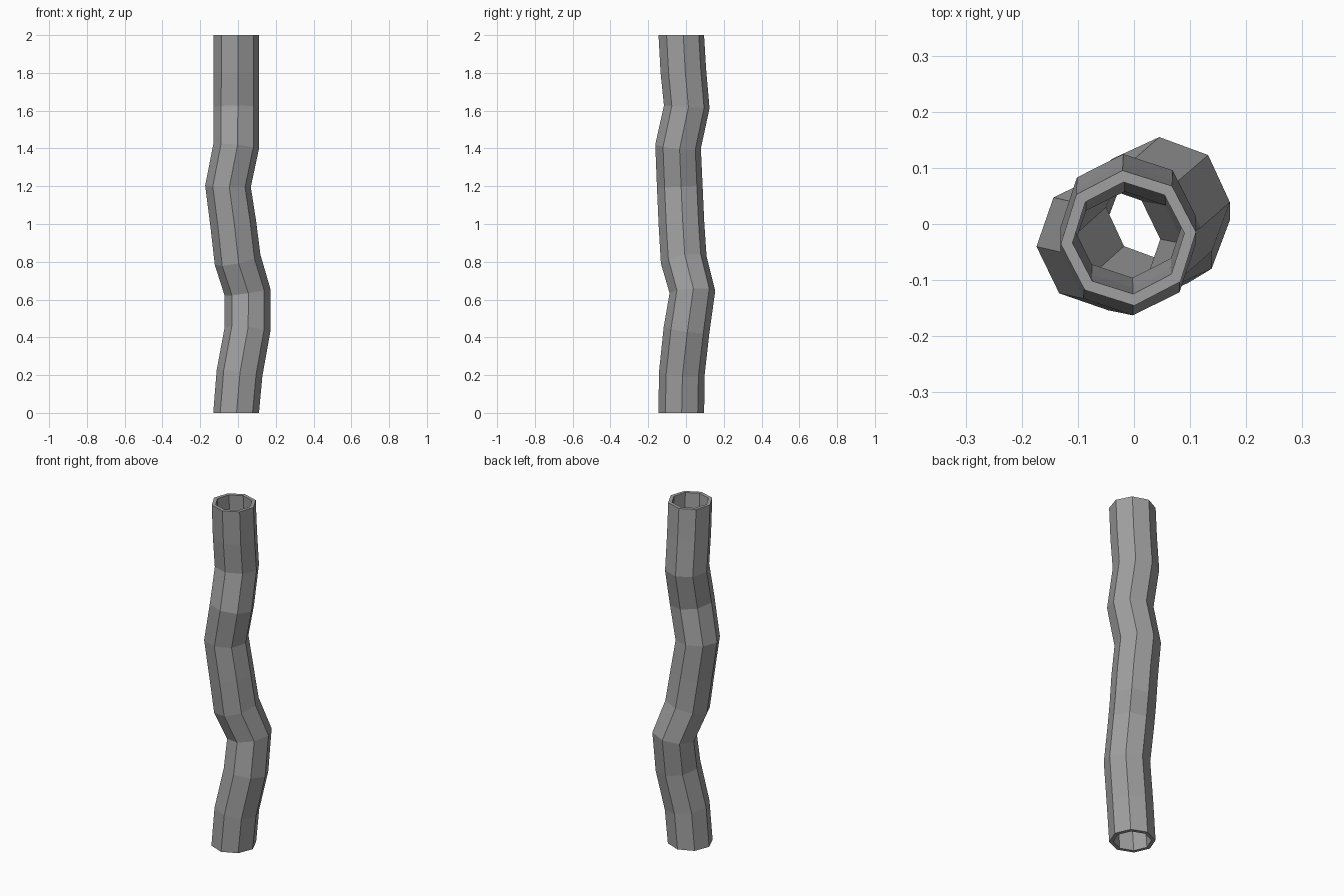
import bpy
import bmesh
from math import cos, sin, radians, tau

cube = bpy.data.objects.get("Cube")
if cube:
    bpy.data.objects.remove(cube, do_unlink=True)

SIDES = 8
OUTER, INNER = 0.121, 0.10

# Centre line of the crooked pipe, bottom to top
path = [(-0.01, -0.025, 0), (0.008, -0.022, 0.21), (0.05, 0.003, 0.44),
        (0.05, 0.034, 0.64), (-0.002, -0.012, 0.81), (-0.025, -0.024, 1.0),
        (-0.053, -0.033, 1.2), (-0.01, -0.042, 1.41), (-0.01, 0.004, 1.62),
        (-0.01, -0.014, 1.81), (-0.01, -0.025, 2)]


def slope(i, axis):
    """Lean of the mitre plane at a joint; both ends are cut level."""
    if i in (0, len(path) - 1):
        return 0
    a, b, c = (path[j] for j in (i - 1, i, i + 1))
    before = (b[axis] - a[axis]) / (b[2] - a[2])
    after = (c[axis] - b[axis]) / (c[2] - b[2])
    return (before + after) / 2


def ring(bm, i, radius):
    x, y, z = path[i]
    phase = radians(1 + 2 * z)
    verts = []
    for k in range(SIDES):
        angle = phase + tau * k / SIDES
        dx, dy = radius * cos(angle), radius * sin(angle)
        dz = -dx * slope(i, 0) - dy * slope(i, 1)
        verts.append(bm.verts.new((x + dx, y + dy, z + dz)))
    return verts


def bridge(bm, low, high):
    for k in range(SIDES):
        n = (k + 1) % SIDES
        bm.faces.new((low[k], low[n], high[n], high[k]))


# Outer wall, top rim, inner wall and bottom rim form one closed loop of rings
bm = bmesh.new()
count = len(path)
rings = [ring(bm, i, OUTER) for i in range(count)]
rings += [ring(bm, i, INNER) for i in reversed(range(count))]
for i, low in enumerate(rings):
    bridge(bm, low, rings[(i + 1) % len(rings)])
bmesh.ops.recalc_face_normals(bm, faces=bm.faces)

mesh = bpy.data.meshes.new("crooked_pipe")
bm.to_mesh(mesh)
bm.free()
pipe = bpy.data.objects.new("crooked_pipe", mesh)
bpy.context.collection.objects.link(pipe)

# Plain grey material
grey = (0.35, 0.35, 0.35, 1)
mat = bpy.data.materials.new("grey")
mat.use_nodes = True
mat.diffuse_color = grey
mat.node_tree.nodes["Principled BSDF"].inputs["Base Color"].default_value = grey
mesh.materials.append(mat)
